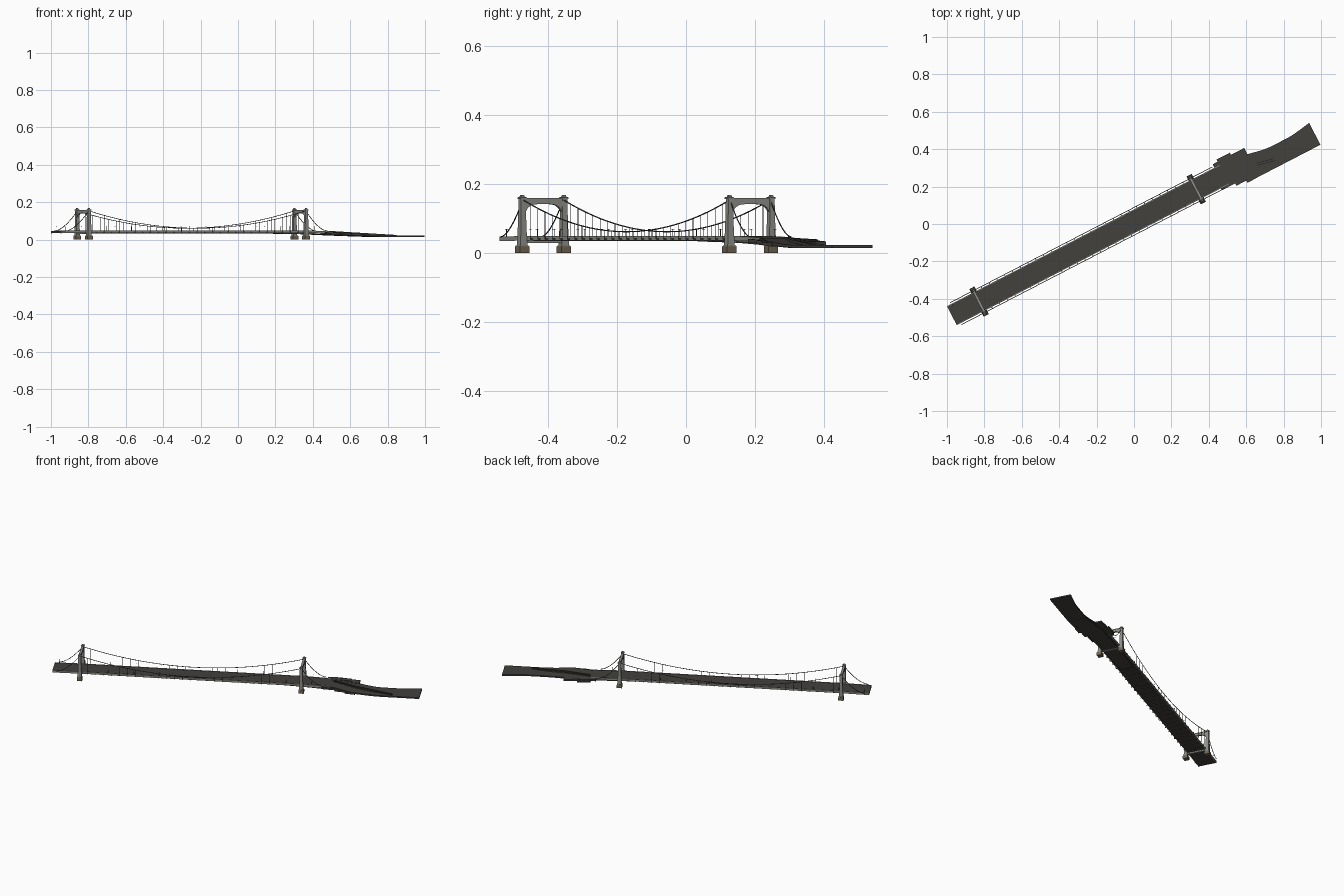
import bpy, bmesh, math
from mathutils import Matrix, Vector

if "Cube" in bpy.data.objects:
    bpy.data.objects.remove(bpy.data.objects["Cube"])

# Bridge frame: u runs along the bridge, v across it
ROT = Matrix.Rotation(math.radians(27.37), 4, 'Z')
VC = 0.0125                       # axis offset
T1, T2 = -0.9265, 0.381           # tower stations
LEG, CAB = 0.068, 0.066           # half spacing of legs and cables


def material(name, r, g, b):
    m = bpy.data.materials.new(name)
    m.diffuse_color = (r, g, b, 1)
    m.use_nodes = True
    m.node_tree.nodes["Principled BSDF"].inputs["Base Color"].default_value = m.diffuse_color
    return m


ASPHALT = material("asphalt", 0.055, 0.052, 0.047)
STEEL = material("steel_grey", 0.26, 0.26, 0.24)
STONE = material("brown_stone", 0.16, 0.13, 0.085)
WIRE = material("wire", 0.07, 0.07, 0.065)


def finish(name, bm, mat):
    bmesh.ops.recalc_face_normals(bm, faces=bm.faces)
    bm.transform(ROT)
    me = bpy.data.meshes.new(name)
    bm.to_mesh(me)
    bm.free()
    me.materials.append(mat)
    ob = bpy.data.objects.new(name, me)
    bpy.context.collection.objects.link(ob)
    return ob


def loft(bm, rings):
    rows = [[bm.verts.new(p) for p in r] for r in rings]
    n = len(rows[0])
    for a, b in zip(rows, rows[1:]):
        for i in range(n):
            j = (i + 1) % n
            bm.faces.new((a[i], a[j], b[j], b[i]))
    bm.faces.new(rows[0])
    bm.faces.new(rows[-1])


def square(u, v, z, a, b):
    return [(u - a, v - b, z), (u + a, v - b, z), (u + a, v + b, z), (u - a, v + b, z)]


def box(bm, u0, u1, v0, v1, z0, z1):
    u, v, a, b = (u0 + u1) / 2, (v0 + v1) / 2, (u1 - u0) / 2, (v1 - v0) / 2
    loft(bm, [square(u, v, z0, a, b), square(u, v, z1, a, b)])


def slab(bm, stations):
    # stations: u, v low, v high, z top, thickness
    loft(bm, [[(u, a, z - t), (u, b, z - t), (u, b, z), (u, a, z)]
              for u, a, b, z, t in stations])


def smooth(t):
    return t * t * (3 - 2 * t)


def tube(bm, pts, r, n=6):
    rings = []
    for i, p in enumerate(pts):
        d = (pts[min(i + 1, len(pts) - 1)] - pts[max(i - 1, 0)]).normalized()
        side = Vector((0, 1, 0))
        up = d.cross(side)
        rings.append([p + r * (math.cos(k * math.tau / n) * side + math.sin(k * math.tau / n) * up)
                      for k in range(n)])
    loft(bm, rings)


# Suspended deck with steel edge girders
bm = bmesh.new()
slab(bm, [(-1.09, -0.041, 0.066, 0.045, 0.009), (-0.9, -0.041, 0.066, 0.047, 0.009),
          (0.40, -0.041, 0.066, 0.047, 0.009), (0.55, -0.043, 0.068, 0.043, 0.009)])
finish("deck", bm, ASPHALT)
for s in (-1, 1):
    bm = bmesh.new()
    v = VC + s * 0.055
    slab(bm, [(-1.09, v - .002, v + .002, 0.047, 0.013), (-0.9, v - .002, v + .002, 0.049, 0.013),
              (0.40, v - .002, v + .002, 0.049, 0.013), (0.55, v - .002, v + .002, 0.044, 0.013)])
    finish("edge_girder", bm, STEEL)

# Floor beams below the deck
bm = bmesh.new()
for i in range(29):
    u = T1 + (T2 - T1) * i / 28
    box(bm, u - .002, u + .002, -0.041, 0.066, 0.034, 0.039)
finish("floor_beams", bm, ASPHALT)

# Curved approach road, descending to the far bank
road = []
for i in range(25):
    t = i / 24
    u = 0.54 + 0.54 * t
    k = smooth(min(1, max(0, (u - 0.54) / 0.15)))
    lo = -0.043 - 0.039 * k
    hi = 0.068 - 0.037 * smooth(min(1, max(0, (u - 0.6) / 0.25)))
    hi += 0.019 * max(0, (u - 0.95) / 0.13) ** 1.3
    z = 0.043 - 0.021 * smooth(min(1, max(0, (u - 0.5) / 0.36)))
    road.append((u, lo, hi, z, 0.008))
bm = bmesh.new()
slab(bm, road)
finish("approach_road", bm, ASPHALT)

# Lower ramp that slips out from under the deck
bm = bmesh.new()
slab(bm, [(0.13, -0.03, 0.055, 0.036, 0.003), (0.4, -0.038, 0.06, 0.033, 0.004),
          (0.6, -0.045, 0.062, 0.026, 0.005), (0.8, -0.075, 0.03, 0.019, 0.005)])
finish("lower_ramp", bm, ASPHALT)

# Stepped abutment terraces on both sides
bm = bmesh.new()
for u0, u1, v0, v1, z in ((0.52, 0.66, 0.06, 0.090, 0.043), (0.55, 0.63, 0.06, 0.103, 0.039),
                          (0.63, 0.71, 0.045, 0.090, 0.037), (0.50, 0.60, -0.056, -0.04, 0.040),
                          (0.58, 0.66, -0.070, -0.04, 0.036), (0.64, 0.70, -0.083, -0.05, 0.032)):
    slab(bm, [(u0, v0, v1, z, 0.010), (u1, v0, v1, z - 0.004, 0.010)])
finish("abutment_terraces", bm, ASPHALT)

# Low parapets beside the ramp lanes
bm = bmesh.new()
for a, b in ((0.045, -0.055), (0.03, -0.066)):
    slab(bm, [(0.56, a - .001, a + .001, 0.047, 0.010), (0.70, (a + b) / 2 - .001, (a + b) / 2 + .001, 0.038, 0.009),
              (0.92, b - .001, b + .001, 0.025, 0.006)])
finish("ramp_parapets", bm, ASPHALT)

# Towers: footings, tapered legs, caps and portal beams
for T in (T1, T2):
    foot, body = bmesh.new(), bmesh.new()
    for s in (-1, 1):
        v = VC + s * LEG
        loft(foot, [square(T, v, z, a, a) for z, a in ((0, .0155), (.018, .0155), (.021, .0135))])
        loft(body, [square(T, v, z, a, b) for z, a, b in
                    ((.020, .0115, .0115), (.05, .0105, .010), (.10, .009, .0085), (.156, .008, .0075),
                     (.1565, .010, .010), (.161, .010, .010), (.1615, .006, .006), (.168, .004, .004))])
    # arched upper portal
    arch = [(-0.062, 0.157), (0.062, 0.157)]
    for i in range(13):
        x = 0.062 - 0.124 * i / 12
        arch.append((x, 0.141 - 0.026 * abs(x / 0.062) ** 5))
    loft(body, [[(T + d, VC + x, z) for x, z in arch] for d in (-.0055, .0055)])
    box(body, T - .007, T + .007, VC - .06, VC + .06, .153, .159)
    box(body, T - .007, T + .007, VC - .06, VC + .06, .029, .039)
    finish("tower_footings", foot, STONE)
    finish("tower", body, STEEL)

# Main cables, backstays and hangers
TOP, LOW = 0.154, 0.061


def sag(t):
    return LOW + (TOP - LOW) * (2 * t - 1) ** 2


for s in (-1, 1):
    v = VC + s * CAB
    bm = bmesh.new()
    tube(bm, [Vector((T1 + (T2 - T1) * i / 40, v, sag(i / 40))) for i in range(41)], .0018)
    for T, d in ((T1, -0.14), (T2, 0.13)):
        tube(bm, [Vector((T + d * i / 12, v, 0.046 + (TOP - 0.046) * (1 - i / 12) ** 1.7))
                  for i in range(13)], .0018)
    finish("main_cable", bm, WIRE)
    bm = bmesh.new()
    for i in range(1, 28):
        u = T1 + (T2 - T1) * i / 28
        box(bm, u - .0006, u + .0006, v - .0006, v + .0006, .040, sag(i / 28))
        box(bm, u - .0015, u + .0015, min(v, VC + s * .054), max(v, VC + s * .054), .038, .041)
    finish("hangers", bm, WIRE)

# Lamp posts
bm = bmesh.new()
for i in range(11):
    u = -1.06 + 0.15 * i
    for s in (-1, 1):
        v = VC + s * 0.05
        box(bm, u - .0006, u + .0006, v - .0006, v + .0006, .044, .069)
        box(bm, u - .001, u + .001, v - .004, v + .004, .068, .0695)
finish("lamp_posts", bm, WIRE)
